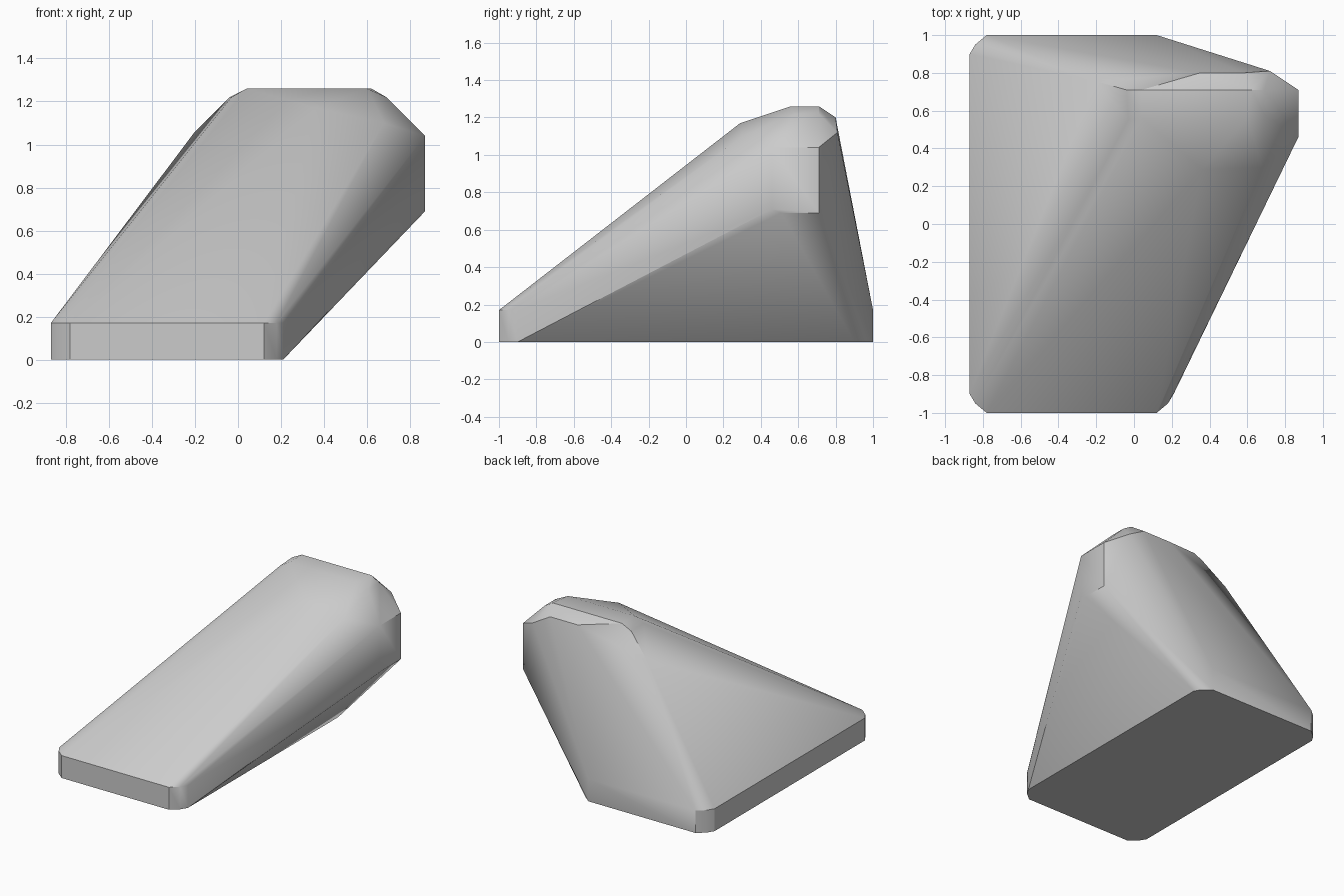
import bpy
import bmesh
import math

if "Cube" in bpy.data.objects:
    bpy.data.objects.remove(bpy.data.objects["Cube"], do_unlink=True)

# Single matte grey
grey = bpy.data.materials.new("matte_grey")
grey.use_nodes = True
colour = (0.6, 0.6, 0.6, 1)
grey.diffuse_color = colour
grey.node_tree.nodes["Principled BSDF"].inputs["Base Color"].default_value = colour


def slab_points(left, right, depth, height):
    """Rectangular slab with rounded vertical corners."""
    mid, half = (left + right) / 2, (right - left) / 2
    corner = [(0, 0.10), (0.03, 0.05), (0.09, 0)]
    return [(mid + sx * (half - dx), sy * (depth - dy), z)
            for z in (0, height) for sx in (-1, 1) for sy in (-1, 1)
            for dx, dy in corner]


# Softened block at the raised corner
head_points = [
    # flat top
    (0.04, 0.56, 1.26), (0.60, 0.56, 1.26), (0.62, 0.71, 1.26), (0.04, 0.71, 1.26),
    # left shoulder
    (-0.04, 0.71, 1.22), (-0.03, 0.55, 1.22), (-0.20, 0.755, 1.06),
    # front brow
    (0.36, 0.29, 1.17), (0.68, 0.30, 1.10),
    # right shoulder and side
    (0.69, 0.58, 1.22), (0.69, 0.71, 1.22),
    (0.87, 0.46, 1.04), (0.87, 0.71, 1.04),
    (0.87, 0.46, 0.71), (0.87, 0.51, 0.69), (0.87, 0.71, 0.69),
    # back rim
    (0.35, 0.80, 1.20), (0.58, 0.80, 1.20), (0.72, 0.81, 1.12),
]

# Wrap the slab and the block in one tight skin
bm = bmesh.new()
for p in slab_points(-0.87, 0.21, 1.0, 0.17) + head_points:
    bm.verts.new(p)
hull = bmesh.ops.convex_hull(bm, input=bm.verts)
bmesh.ops.delete(bm, geom=[v for v in bm.verts if not v.link_faces], context="VERTS")
bmesh.ops.dissolve_limit(bm, angle_limit=math.radians(1), verts=bm.verts, edges=bm.edges)
bmesh.ops.recalc_face_normals(bm, faces=bm.faces)

mesh = bpy.data.meshes.new("slanted_rock")
bm.to_mesh(mesh)
bm.free()
mesh.materials.append(grey)
rock = bpy.data.objects.new("slanted_rock", mesh)
bpy.context.collection.objects.link(rock)

# Smooth the soft bevels, keep the hard edges
bpy.context.view_layer.objects.active = rock
rock.select_set(True)
bpy.ops.object.shade_smooth_by_angle(angle=math.radians(30))
